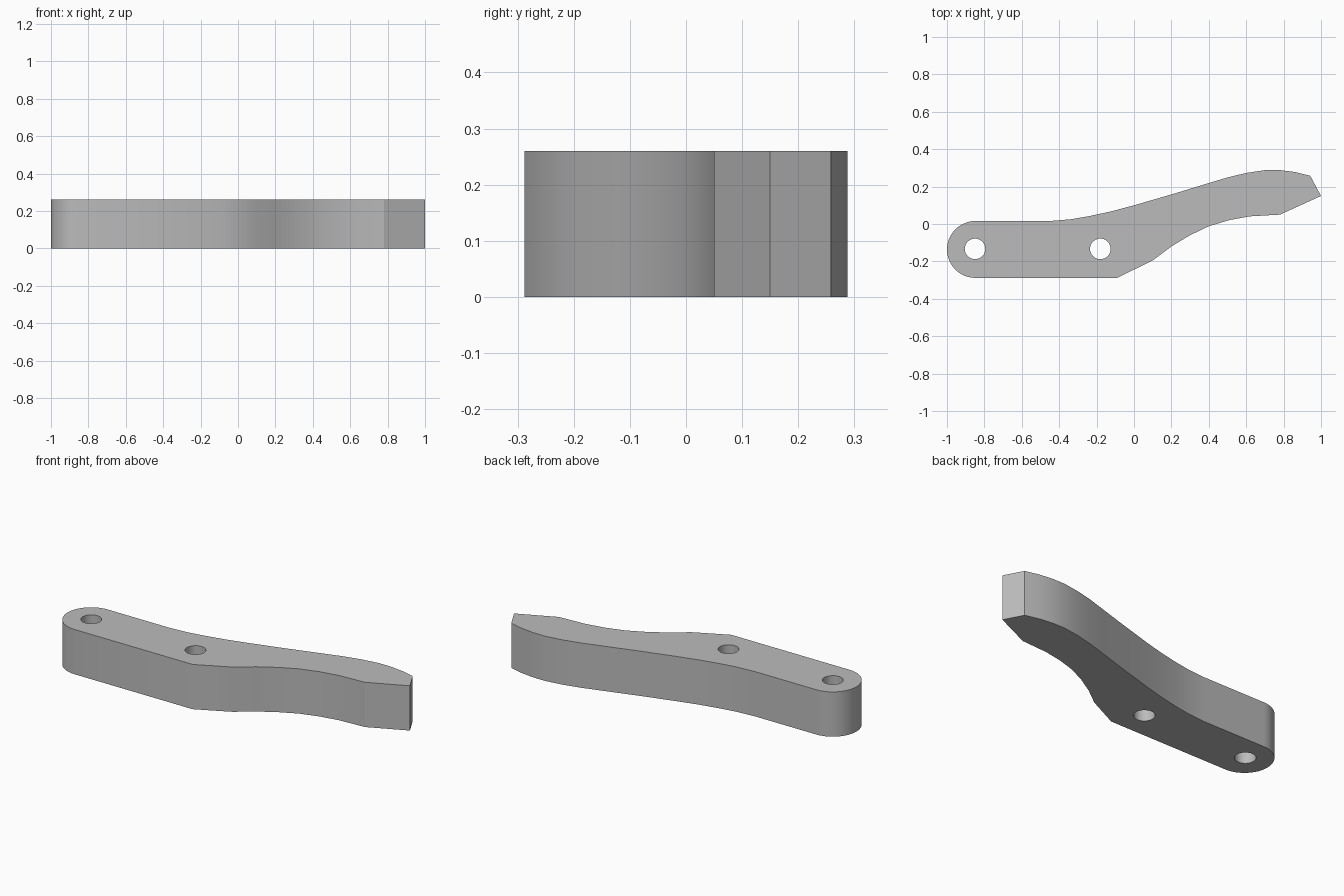
import bpy, bmesh
from math import cos, sin, pi

HEIGHT = 0.26
PIVOT = (-0.848, -0.136)
END_R = 0.152
HOLES = [(-0.85, -0.133), (-0.18, -0.133)]
HOLE_R = 0.055

cube = bpy.data.objects.get("Cube")
if cube:
    bpy.data.objects.remove(cube, do_unlink=True)

grey = bpy.data.materials.new("plain grey")
grey.use_nodes = True
colour = (0.5, 0.5, 0.5, 1)
grey.diffuse_color = colour
grey.node_tree.nodes["Principled BSDF"].inputs["Base Color"].default_value = colour


def arc(centre, radius, start, end, steps):
    """Points along an arc, both ends included."""
    angles = [start + (end - start) * i / steps for i in range(steps + 1)]
    return [(centre[0] + radius * cos(a), centre[1] + radius * sin(a)) for a in angles]


# Lever outline: lower edge, pointed tip, upper edge, rounded end
lower = [(-0.09, -0.288), (0.1, -0.195), (0.2, -0.12), (0.3, -0.06), (0.4, -0.012),
         (0.51, 0.021), (0.62, 0.041), (0.78, 0.05)]
tip = [(1.0, 0.15), (0.942, 0.258)]
upper = [(0.86, 0.278), (0.78, 0.288), (0.7, 0.288), (0.6, 0.273), (0.5, 0.249),
         (0.4, 0.219), (0.2, 0.158), (0.0, 0.1), (-0.12, 0.068), (-0.24, 0.042),
         (-0.34, 0.025), (-0.45, 0.016)]
outline = lower + tip + upper + arc(PIVOT, END_R, pi / 2, 3 * pi / 2, 24)
loops = [outline] + [arc(c, HOLE_R, 0, 2 * pi, 32)[:-1] for c in HOLES]

# Fill the outline around the holes, then raise it to full thickness
bm = bmesh.new()
edges = []
for points in loops:
    verts = [bm.verts.new((x, y, 0)) for x, y in points]
    edges += [bm.edges.new((v, verts[i - 1])) for i, v in enumerate(verts)]
bmesh.ops.triangle_fill(bm, edges=edges, use_beauty=True)
raised = bmesh.ops.extrude_face_region(bm, geom=bm.faces[:], use_keep_orig=True)["geom"]
bmesh.ops.translate(bm, vec=(0, 0, HEIGHT),
                    verts=[g for g in raised if isinstance(g, bmesh.types.BMVert)])
bmesh.ops.recalc_face_normals(bm, faces=bm.faces[:])

# Smooth walls, with crisp rims and crisp corners at the tip
corners = [lower[-1]] + tip
for face in bm.faces:
    face.smooth = abs(face.normal.z) < 0.5
for edge in bm.edges:
    a, b = (v.co for v in edge.verts)
    rim = len({f.smooth for f in edge.link_faces}) > 1
    at_corner = (a - b).xy.length < 1e-5 and any(
        abs(a.x - x) + abs(a.y - y) < 1e-4 for x, y in corners)
    edge.smooth = not (rim or at_corner)

mesh = bpy.data.meshes.new("lever_arm")
bm.to_mesh(mesh)
bm.free()
mesh.materials.append(grey)
bpy.context.collection.objects.link(bpy.data.objects.new("lever_arm", mesh))
